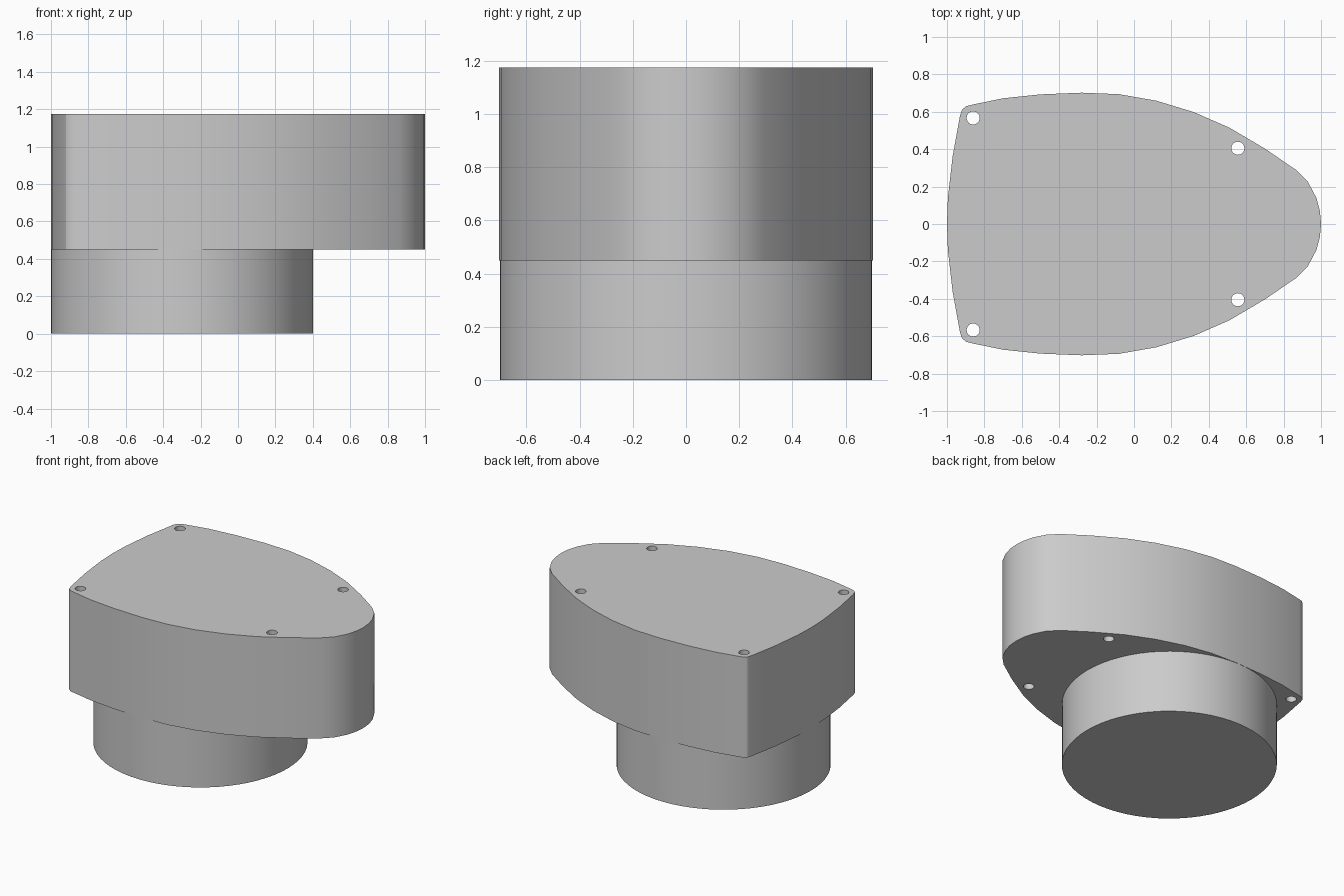
import bpy, bmesh, math

default = bpy.data.objects.get("Cube")
if default:
    bpy.data.objects.remove(default, do_unlink=True)

BASE_TOP, BODY_TOP = 0.45, 1.175

grey = bpy.data.materials.new("plain grey")
grey.use_nodes = True
colour = (0.6, 0.6, 0.6, 1)
grey.diffuse_color = colour
grey.node_tree.nodes["Principled BSDF"].inputs["Base Color"].default_value = colour


def prism(name, outline, bottom, top):
    """Extrude a closed outline straight up."""
    bm = bmesh.new()
    face = bm.faces.new([bm.verts.new((x, y, bottom)) for x, y in outline])
    lid = bmesh.ops.extrude_face_region(bm, geom=[face])["geom"]
    verts = [v for v in lid if isinstance(v, bmesh.types.BMVert)]
    bmesh.ops.translate(bm, verts=verts, vec=(0, 0, top - bottom))
    bmesh.ops.recalc_face_normals(bm, faces=bm.faces)
    mesh = bpy.data.meshes.new(name)
    bm.to_mesh(mesh)
    bm.free()
    mesh.materials.append(grey)
    obj = bpy.data.objects.new(name, mesh)
    bpy.context.collection.objects.link(obj)
    return obj


def circle(x, y, radius, sides):
    steps = [2 * math.pi * i / sides for i in range(sides)]
    return [(x + radius * math.cos(a), y + radius * math.sin(a)) for a in steps]


def select(obj):
    bpy.ops.object.select_all(action="DESELECT")
    obj.select_set(True)
    bpy.context.view_layer.objects.active = obj


# Half outline of the upper body, from blunt end to rounded nose
half = [(-1, 0), (-0.995, 0.14), (-0.97, 0.36), (-0.93, 0.58), (-0.919, 0.612),
        (-0.897, 0.63), (-0.87, 0.637), (-0.7, 0.672), (-0.5, 0.693),
        (-0.28, 0.702), (-0.08, 0.694), (0.12, 0.659), (0.32, 0.598),
        (0.51, 0.515), (0.7, 0.403), (0.865, 0.29), (0.93, 0.225),
        (0.975, 0.14), (0.994, 0.07), (1, 0)]
outline = half + [(x, -y) for x, y in half[-2:0:-1]]
body = prism("upper_body", outline, BASE_TOP, BODY_TOP)

# Four screw holes right through the upper body
for x, y in ((-0.86, 0.567), (0.555, 0.405)):
    for side in (1, -1):
        cutter = prism("hole_cutter", circle(x, side * y, 0.035, 24),
                       BASE_TOP - 0.1, BODY_TOP + 0.1)
        cutter.hide_render = True
        cut = body.modifiers.new("screw_hole", "BOOLEAN")
        cut.operation = "DIFFERENCE"
        cut.solver = "EXACT"
        cut.object = cutter
        select(body)
        bpy.ops.object.modifier_apply(modifier=cut.name)
        bpy.data.objects.remove(cutter, do_unlink=True)

# Round base, flush with the blunt end
base = prism("round_base", circle(-0.3, 0, 0.7, 64), 0, BASE_TOP)

for obj in (body, base):
    select(obj)
    bpy.ops.object.shade_smooth_by_angle(angle=math.radians(30))
